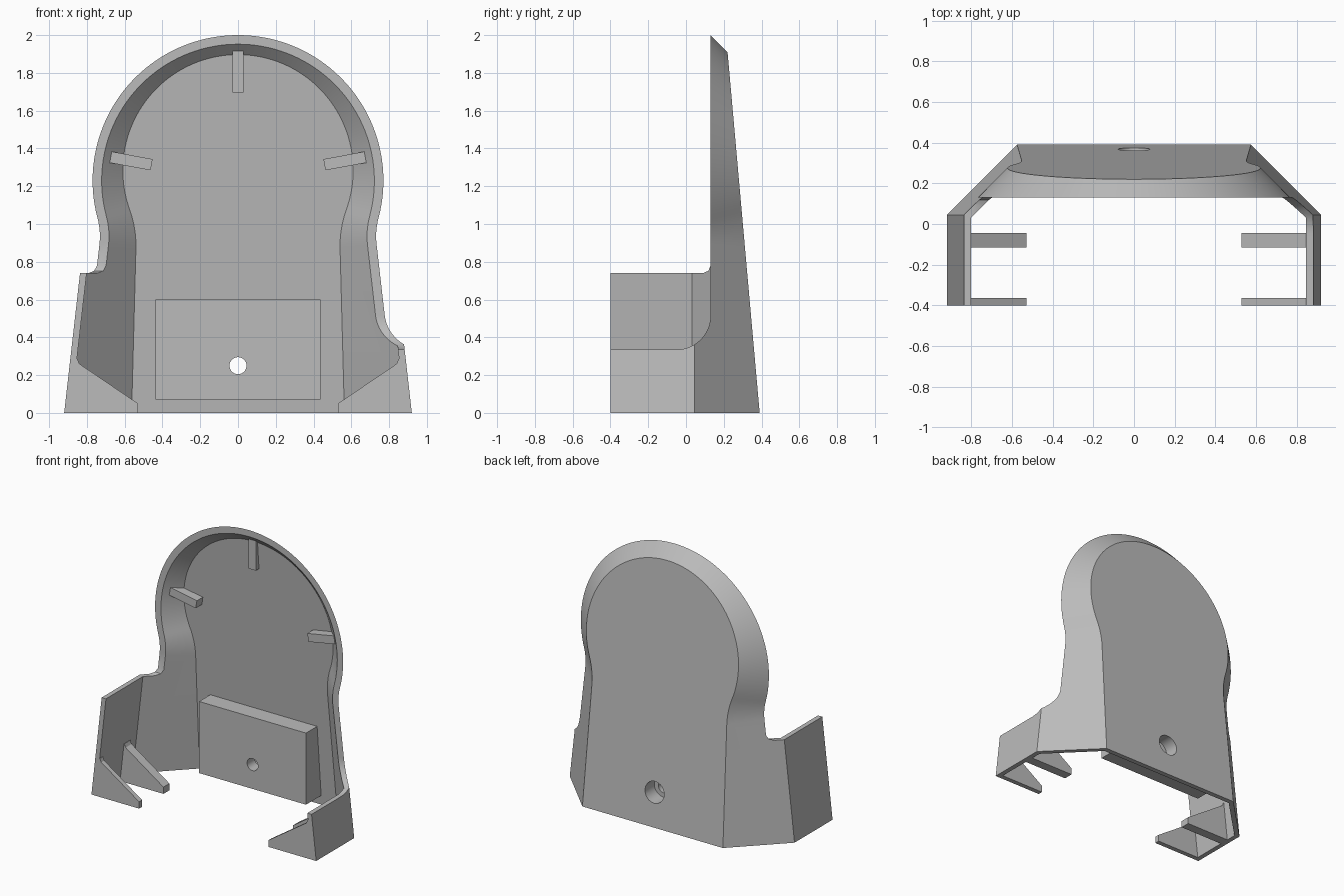
import bpy
import bmesh
from math import sin, cos, tan, radians, pi
from mathutils import Vector

cube = bpy.data.objects.get("Cube")
if cube:
    bpy.data.objects.remove(cube, do_unlink=True)

grey = bpy.data.materials.new("plain grey")
grey.use_nodes = True
grey.diffuse_color = (0.5, 0.5, 0.5, 1)
grey.node_tree.nodes["Principled BSDF"].inputs["Base Color"].default_value = (0.5, 0.5, 0.5, 1)


def finish(name, bm):
    bmesh.ops.recalc_face_normals(bm, faces=bm.faces)
    mesh = bpy.data.meshes.new(name)
    bm.to_mesh(mesh)
    bm.free()
    mesh.materials.append(grey)
    obj = bpy.data.objects.new(name, mesh)
    bpy.context.collection.objects.link(obj)
    return obj


def prism(name, points, vector):
    """Closed solid from a flat outline pushed along a vector."""
    bm = bmesh.new()
    face = bm.faces.new([bm.verts.new(p) for p in points])
    new = bmesh.ops.extrude_face_region(bm, geom=[face], use_keep_orig=True)["geom"]
    verts = [v for v in new if isinstance(v, bmesh.types.BMVert)]
    bmesh.ops.translate(bm, verts=verts, vec=vector)
    return finish(name, bm)


def cut(obj, cutters):
    bpy.context.view_layer.objects.active = obj
    for cutter in cutters:
        mod = obj.modifiers.new("cut", 'BOOLEAN')
        mod.operation = 'DIFFERENCE'
        mod.solver = 'EXACT'
        mod.object = cutter
        bpy.ops.object.modifier_apply(modifier=mod.name)


# Rim outline of the right half: straight foot, concave neck, round head
RIM_Y, HEAD_Z, HEAD_R, NECK_R = 0.13, 1.23, 0.77, 0.37
neck_top, neck_low = radians(15), radians(-6.5)
half = []
cx = (HEAD_R + NECK_R) * cos(neck_top)
cz = HEAD_Z - (HEAD_R + NECK_R) * sin(neck_top)
for i in range(9):
    t = neck_low + (neck_top - neck_low) * i / 8
    half.append((cx - NECK_R * cos(t), cz + NECK_R * sin(t), -cos(t), sin(t)))
foot_x = half[0][0] + half[0][1] * tan(-neck_low)
half.insert(0, (foot_x, 0, -1, 0))
for i in range(1, 41):
    a = -neck_top + (pi / 2 + neck_top) * i / 40
    half.append((HEAD_R * cos(a), HEAD_Z + HEAD_R * sin(a), -cos(a), -sin(a)))
outline = half + [(-x, z, -nx, nz) for x, z, nx, nz in reversed(half[:-1])]


def stations(x, z, nx, nz):
    """Wall section at one outline point: outside, front edge, inside."""
    lean = 0.089
    back = (0.26 - lean * z) / (1 + lean * nz)
    floor = (0.272 - lean * z) / (1 + lean * nz)
    section = [(RIM_Y + back, back), (0.045, -0.085), (-0.4, -0.085),
               (-0.4, -0.05), (0.032, -0.05), (RIM_Y + floor - 0.048, floor)]
    return [(x + nx * d, y, z + nz * d) for y, d in section]


bm = bmesh.new()
rows = [[bm.verts.new(p) for p in stations(*o)] for o in outline]
for a, b in zip(rows, rows[1:]):
    for s in range(5):
        bm.faces.new((a[s], b[s], b[s + 1], a[s + 1]))
bm.faces.new([r[0] for r in rows])
bm.faces.new([r[5] for r in rows])
bm.faces.new(rows[0] + rows[-1][::-1])
shell = finish("shell", bm)

# Trim the wings: tall on one side, low with a large fillet on the other
tall = [(-1, 0.74), (0.09, 0.74), (0.118, 0.752), (RIM_Y, 0.78), (RIM_Y, 3), (-1, 3)]
low = [(-1, 0.335)]
for i in range(13):
    a = pi / 2 * i / 12
    low.append((-0.05 + 0.18 * sin(a), 0.515 - 0.18 * cos(a)))
low += [(RIM_Y, 3), (-1, 3)]
trim_tall = prism("trim_tall", [(-2, y, z) for y, z in tall], (2.1, 0, 0))
trim_low = prism("trim_low", [(-0.05, y, z) for y, z in low], (2, 0, 0))


# Screw hole with a wider bore from behind
def drill(name, radius, start):
    ring = [2 * pi * i / 32 for i in range(32)]
    return prism(name, [(radius * cos(a), start, 0.25 + radius * sin(a)) for a in ring], (0, 0.6, 0))


hole, bore = drill("hole", 0.045, 0), drill("bore", 0.078, 0.26)

# Mounting block inside the back
block_side = [(0.17, 0.07), (0.17, 0.6), (0.315, 0.6), (0.365, 0.07)]
block = prism("mounting_block", [(-0.4375, y, z) for y, z in block_side], (0.875, 0, 0))

cut(shell, [trim_tall, trim_low, hole, bore])
cut(block, [hole, bore])
for helper in (trim_tall, trim_low, hole, bore):
    bpy.data.objects.remove(helper, do_unlink=True)
parts = [shell, block]

# Locating ribs around the head
for name, angle, deep in (("left_rib", 10.4, 0.25), ("top_rib", 90, 0.215), ("right_rib", 169.6, 0.25)):
    a = radians(angle)
    out, side = Vector((cos(a), 0, sin(a))), Vector((-sin(a), 0, cos(a)))
    profile = [(0.465, 0.165), (0.685, 0.165), (0.665, 0.205), (0.63, deep), (0.465, deep)]
    base = Vector((0, 0, HEAD_Z)) - side * 0.03
    parts.append(prism(name, [base + out * r + Vector((0, y, 0)) for r, y in profile], side * 0.06))

# Sloped gussets inside both wings
gusset = [(0.9, 0), (0.53, 0), (0.53, 0.05), (0.84, 0.26), (0.85, 0.285), (0.87, 0.285)]
for side_name, sx in (("left", 1), ("right", -1)):
    for place, y, width in (("front", -0.4, 0.035), ("rear", -0.115, 0.07)):
        parts.append(prism(f"{side_name}_{place}_gusset", [(sx * x, y, z) for x, z in gusset], (0, width, 0)))

# Smooth curved walls, keep creases crisp
bpy.ops.object.select_all(action='DESELECT')
for part in parts:
    part.select_set(True)
bpy.context.view_layer.objects.active = shell
bpy.ops.object.shade_smooth_by_angle(angle=radians(25))
